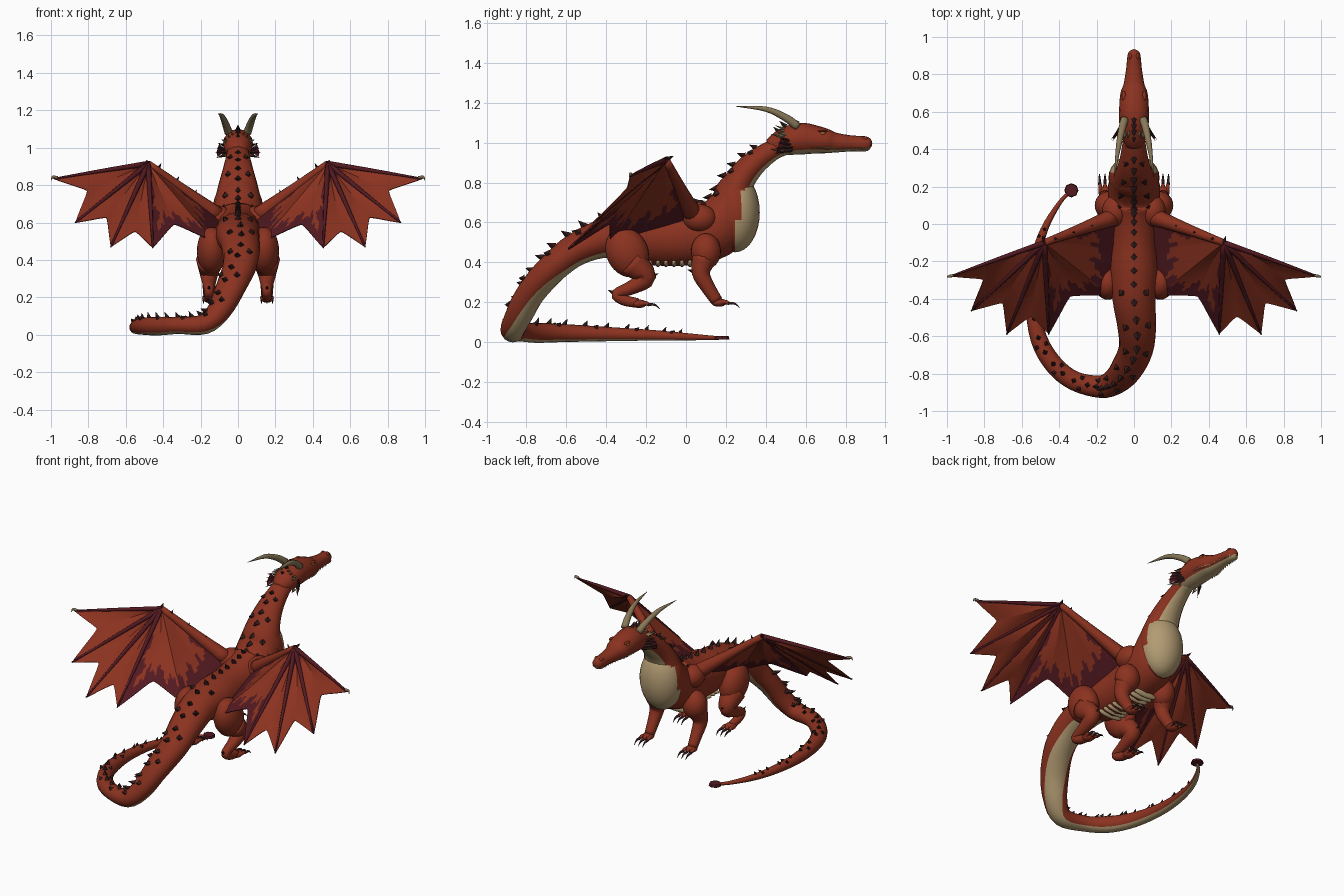
import bpy, bmesh, math
from mathutils import Vector as V, Matrix

if "Cube" in bpy.data.objects:
    bpy.data.objects.remove(bpy.data.objects["Cube"])


def material(name, r, g, b):
    m = bpy.data.materials.new(name)
    m.use_nodes = True
    m.diffuse_color = (r, g, b, 1)
    bsdf = m.node_tree.nodes["Principled BSDF"]
    bsdf.inputs["Base Color"].default_value = (r, g, b, 1)
    bsdf.inputs["Roughness"].default_value = 0.8
    return m


RED = material("scale red", .26, .032, .014)
BEIGE = material("belly beige", .45, .33, .17)
MAROON = material("wing maroon", .085, .01, .015)
DARK = material("spike dark", .035, .012, .012)
HORN = material("horn grey brown", .25, .19, .1)
EYE = material("eye amber", .4, .15, .03)


def finish(name, bm, mats, smooth=True):
    bmesh.ops.recalc_face_normals(bm, faces=bm.faces)
    for f in bm.faces:
        f.smooth = smooth
    me = bpy.data.meshes.new(name)
    bm.to_mesh(me)
    bm.free()
    for m in mats:
        me.materials.append(m)
    ob = bpy.data.objects.new(name, me)
    bpy.context.collection.objects.link(ob)
    return ob


def spline(points, steps):
    """Smooth interpolation through (x, y, z, width, height) rows."""
    rows = [V(p if len(p) == 5 else (*p, p[3])) for p in points]
    ext = [rows[0] * 2 - rows[1]] + rows + [rows[-1] * 2 - rows[-2]]
    out = []
    for a, b, c, d in zip(ext, ext[1:], ext[2:], ext[3:]):
        for i in range(steps):
            t = i / steps
            out.append((b * 2 + (c - a) * t + (a * 2 - b * 5 + c * 4 - d) * t**2
                        + (b * 3 - a - c * 3 + d) * t**3) / 2)
    return out + [rows[-1]]


def is_torso(p):
    return p.z > .5 and -.36 < p.y < .15


def loft(name, points, mats, hint=V((0, 0, 1)), belly=None, sides=16, steps=4):
    """Round skin along a path; faces under the belly limit take the second material."""
    rows = spline(points, steps)
    bm, rings, frames = bmesh.new(), [], []
    for i, r in enumerate(rows):
        p = V(r[:3])
        t = (V(rows[min(i + 1, len(rows) - 1)][:3]) - V(rows[max(i - 1, 0)][:3])).normalized()
        up = (hint - t * hint.dot(t)).normalized()
        side = t.cross(up)
        w, h = max(r[3], .001), max(r[4], .001)
        frames.append((p, t, up, side, w, h))
        ring = []
        for k in range(sides):
            a = math.tau * k / sides
            ring.append(bm.verts.new(p + side * w * math.cos(a) + up * h * math.sin(a)))
        rings.append(ring)
    for a, b, frame in zip(rings, rings[1:], frames):
        for k in range(sides):
            n = (k + 1) % sides
            f = bm.faces.new((a[k], a[n], b[n], b[k]))
            if belly is not None and not is_torso(frame[0]):
                f.material_index = int(math.sin(math.tau * (k + .5) / sides) < belly)
    bm.faces.new(rings[0])
    bm.faces.new(rings[-1])
    finish(name, bm, mats)
    return frames


def cone(bm, base, direction, radius, length, seg=4):
    d = direction.normalized()
    m = Matrix.Translation(base + d * length / 2) @ d.to_track_quat('Z', 'Y').to_matrix().to_4x4()
    bmesh.ops.create_cone(bm, cap_ends=True, segments=seg, radius1=radius, radius2=0,
                          depth=length, matrix=m)


def ball(name, centre, radii, mats, tilt=0, rule=None):
    bm = bmesh.new()
    bmesh.ops.create_uvsphere(bm, u_segments=24, v_segments=16, radius=1)
    for f in bm.faces:
        if rule and rule(f.calc_center_median()):
            f.material_index = 1
    bm.transform(Matrix.Translation(centre) @ Matrix.Rotation(tilt, 4, 'X') @ Matrix.Diagonal((*radii, 1)))
    return finish(name, bm, mats)


# Tail, torso and neck
tail = [(-.335, .18, .02, .008), (-.4, .11, .022, .012), (-.48, -.03, .028, .02),
        (-.53, -.2, .035, .028), (-.545, -.4, .04, .036), (-.51, -.61, .045, .045),
        (-.43, -.75, .046, .05), (-.32, -.838, .05, .052, .046), (-.18, -.87, .056, .06, .054),
        (-.1, -.84, .13, .072, .062), (-.04, -.775, .25, .085, .068),
        (.01, -.67, .37, .092, .075), (.015, -.55, .465, .103, .083)]
torso = [(0, -.4, .522, .115, .1), (0, -.25, .522, .13, .13), (0, -.1, .522, .125, .14),
         (0, .05, .54, .13, .15), (0, .17, .59, .14, .15), (0, .225, .69, .13, .11),
         (0, .265, .8, .105, .078), (0, .335, .89, .08, .064), (0, .43, .96, .062, .052),
         (0, .5, .99, .055, .05)]
frames = loft("body", tail + torso, [RED, BEIGE], belly=-.6)
ball("chest", (0, .246, .65), (.137, .124, .2), [RED, BEIGE], rule=lambda c: c.y > .18 + .2 * c.z)
for i in range(9):
    ball("belly_scute", (0, -.22 + i * .04, .398), (.085, .014, .022), [BEIGE])

bm = bmesh.new()
bmesh.ops.create_cone(bm, cap_ends=True, segments=8, radius1=.038, radius2=.034, depth=.016,
                      matrix=Matrix.Translation((-.335, .18, .022)))
finish("tail_tip", bm, [MAROON], False)

# Rows of spikes along the back
bm = bmesh.new()
for i, (p, t, up, side, w, h) in enumerate(frames[8:-5]):
    size = .016 + min(.4 * h, .032)
    if i % 2 == 0:
        cone(bm, p + up * h * .93, up - t * .5, size * .42, size)
    if i % 4 == 1 and not is_torso(p):
        for s in (1, -1):
            a = math.radians(56)
            out = side * s * math.cos(a) + up * math.sin(a)
            base = p + side * s * w * math.cos(a) * .96 + up * h * math.sin(a) * .96
            cone(bm, base, out - t * .6, size * .45, size * .65)
finish("back_spikes", bm, [DARK], False)

# Head with jaw
head = [(0, .42, .975, .045, .042), (0, .48, 1.0, .072, .065), (0, .57, 1.02, .08, .08),
        (0, .66, 1.014, .077, .069), (0, .71, 1.006, .07, .06), (0, .75, 1.0, .055, .05),
        (0, .83, .996, .042, .04), (0, .89, .994, .036, .039), (0, .92, .992, .028, .03),
        (0, .933, .99, .008, .008)]
hframes = loft("head", head, [RED, BEIGE], belly=-.6)
bm = bmesh.new()
for p, t, up, side, w, h in hframes[11:-5]:
    for s in (1, -1):
        cone(bm, p + side * s * w * .88 - up * h * .48, -up, .005, .012)
finish("teeth", bm, [BEIGE], False)
bm = bmesh.new()
for y, z in ((.47, 1.05), (.5, 1.08), (.53, 1.09), (.56, 1.095)):
    cone(bm, V((0, y, z)), V((0, -1, .9)), .014, .045)
finish("crest_spikes", bm, [DARK], False)

# Wing corner points for one side: shoulder, wrist, finger tips, body anchor
SHOULDER, WRIST = (.1, .04, .63), (.48, -.1, .915)
TIPS = [(.985, -.28, .835), (.87, -.465, .6), (.68, -.59, .47), (.455, -.59, .465), (.13, -.38, .5)]


def web(name, s):
    """Notched skin fanned out from the wrist, with jagged dark borders."""
    bm, n = bmesh.new(), 24
    wrist = V(WRIST)
    corners = [V(p) for p in TIPS + [SHOULDER]]
    for j, (a, b) in enumerate(zip(corners, corners[1:])):
        dip = (.27, .24, .19, .25, 0)[j]
        grid = []
        for u in range(n + 1):
            k = u / n
            edge = a.lerp(b, k).lerp(wrist, dip * (1 - abs(2 * k - 1) ** 1.3))
            row = []
            for v in range(n + 1):
                p = wrist.lerp(edge, .02 + .98 * v / n)
                fold = 1 - abs(2 * k - 1)
                p.y += .025 * fold * math.sin(math.pi * v / n)
                row.append(bm.verts.new((p.x * s, p.y, p.z)))
            grid.append(row)
        for u in range(n):
            k = (u + .5) / n
            jag = .07 * math.sin(k * 23 + j) + .04 * math.sin(k * 51)
            for v in range(n):
                f = bm.faces.new((grid[u][v], grid[u + 1][v], grid[u + 1][v + 1], grid[u][v + 1]))
                r = (v + .5) / n
                wave = .06 * math.sin(r * 21) + .03 * math.sin(r * 47)
                if j == 4:
                    dark = k > .76 + wave or r > .76 + jag
                elif j == 3:
                    dark = r > .82 + jag or k < .17 + wave
                else:
                    dark = k < .05 or k > .95 or r < .16 + jag
                f.material_index = int(dark)
    ob = finish(name, bm, [RED, MAROON], False)
    ob.modifiers.new("thickness", "SOLIDIFY").thickness = .004


for s, tag in ((1, "left_"), (-1, "right_")):
    def pt(x, y, z):
        return V((x * s, y, z))

    # Wing arm, fingers, claws and web
    shoulder, wrist = pt(*SHOULDER), pt(*WRIST)
    ball(tag + "wing_shoulder", pt(.1, .07, .62), (.07, .085, .07), [RED])
    mid = shoulder.lerp(wrist, .5)
    loft(tag + "wing_arm", [(*shoulder, .048), (*mid, .03), (*wrist, .018)], [RED], sides=12)
    web(tag + "wing_web", s)
    for tip in TIPS[:4]:
        end = pt(*tip)
        loft(tag + "wing_finger", [(*wrist, .015), (*wrist.lerp(end, .5), .011), (*end, .004)],
             [MAROON], sides=8)
    loft(tag + "wing_claw", [(*pt(.965, -.275, .84), .008), (*pt(.99, -.28, .843), .007),
                             (*pt(1, -.285, .825), .001)], [HORN], sides=8)
    bm = bmesh.new()
    cone(bm, wrist, pt(.2, .6, .3), .015, .045, 6)
    for k in (.35, .6, .85):
        cone(bm, shoulder.lerp(wrist, k) + V((0, 0, .02)), pt(-.5, 0, 1), .009, .03)
    finish(tag + "wing_spikes", bm, [DARK], False)

    # Front leg and hind leg
    ball(tag + "front_shoulder", pt(.135, .1, .455), (.075, .075, .09), [RED])
    loft(tag + "front_leg", [(*pt(.145, .09, .42), .062), (*pt(.155, .075, .345), .045),
                             (*pt(.155, .11, .275), .036), (*pt(.155, .155, .205), .03)],
         [RED], hint=V((1, 0, 0)), sides=12)
    ball(tag + "thigh", pt(.14, -.295, .45), (.08, .105, .13), [RED], tilt=.45)
    loft(tag + "hind_leg", [(*pt(.15, -.27, .4), .075), (*pt(.155, -.2, .325), .05),
                            (*pt(.155, -.27, .275), .036), (*pt(.155, -.35, .24), .026),
                            (*pt(.155, -.31, .21), .027), (*pt(.155, -.24, .195), .024)],
         [RED], hint=V((1, 0, 0)), sides=12)
    spurs = bmesh.new()
    cone(spurs, pt(.155, -.35, .24), V((0, -1, .5)), .016, .05)
    cone(spurs, pt(.155, -.18, .33), V((0, 1, .3)), .016, .045)
    cone(spurs, pt(.155, .05, .35), V((0, -1, .3)), .016, .045)
    finish(tag + "leg_spurs", spurs, [DARK], False)
    for y, z in ((.165, .198), (-.235, .192)):
        ball(tag + "foot", pt(.155, y, z), (.034, .038, .021), [RED])
        for d in (-.021, 0, .021):
            x = .155 + d
            loft(tag + "toe", [(*pt(x, y, z), .013), (*pt(x + d * .2, y + .032, z + .003), .011),
                               (*pt(x + d * .3, y + .052, z - .006), .008)], [RED], sides=8)
            loft(tag + "toe_claw", [(*pt(x + d * .3, y + .045, z - .003), .009),
                                    (*pt(x + d * .4, y + .08, z - .006), .006),
                                    (*pt(x + d * .4, y + .105, z - .027), .001)], [DARK], sides=6)

    # Horn, eye, nostril and cheek frill
    loft(tag + "horn", [(*pt(.05, .56, 1.08), .022), (*pt(.066, .5, 1.125), .019),
                        (*pt(.085, .4, 1.168), .013), (*pt(.105, .25, 1.182), .001)], [HORN], sides=12)
    ball(tag + "eye", pt(.062, .685, 1.047), (.006, .012, .008), [EYE])
    ball(tag + "brow", pt(.055, .685, 1.058), (.011, .026, .006), [RED])
    ball(tag + "nostril", pt(.018, .895, 1.022), (.01, .016, .01), [RED])
    frill, fan = bmesh.new(), bmesh.new()
    root = pt(.06, .53, .985)
    tips = [pt(.125 - .008 * abs(i - 1), .44 + .008 * i, .945 + i * .027) for i in range(4)]
    for i, tip in enumerate(tips):
        base = root + V((0, 0, .014 * (i - 1.5)))
        cone(frill, base, tip - base, .012, (tip - base).length)
    for a, b in zip(tips, tips[1:]):
        fan.faces.new([fan.verts.new(p) for p in (root, root.lerp(a, .85), root.lerp(b, .85))])
    finish(tag + "cheek_frill", frill, [DARK], False)
    finish(tag + "frill_web", fan, [MAROON], False)
    bm = bmesh.new()
    for i in range(3):
        cone(bm, pt(.025 + .018 * i, .5, 1.065 - i * .014), pt(.2, -1, .4), .01, .06)
    for z in (.955, 1.03):
        cone(bm, pt(.06, .49, z), pt(.45, -1, .2), .012, .075)
    finish(tag + "small_horns", bm, [HORN], False)
